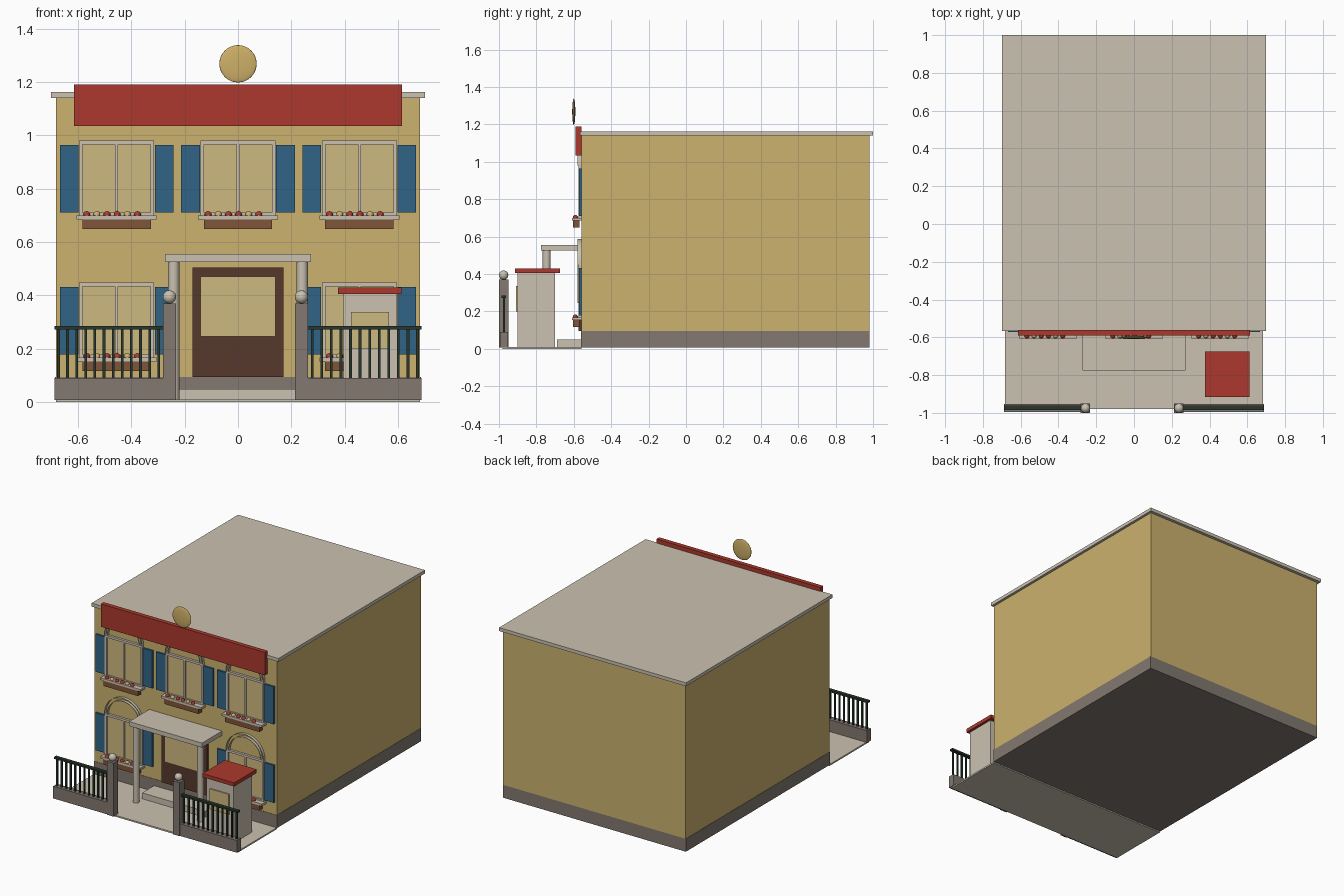
import bpy, bmesh, math
from mathutils import Matrix

if "Cube" in bpy.data.objects:
    bpy.data.objects.remove(bpy.data.objects["Cube"], do_unlink=True)


def material(name, *rgb):
    lin = [((c / 255 + 0.055) / 1.055) ** 2.4 for c in rgb] + [1.0]
    m = bpy.data.materials.new(name)
    m.use_nodes = True
    m.diffuse_color = lin
    m.node_tree.nodes["Principled BSDF"].inputs["Base Color"].default_value = lin
    return m


WALL = material("ochre wall", 204, 178, 110)
TRIM = material("cream trim", 202, 193, 177)
RED = material("brick red", 172, 57, 45)
BLUE = material("shutter blue", 48, 100, 134)
STONE = material("grey stone", 130, 120, 112)
DOOR = material("dark brown", 86, 57, 45)
WOOD = material("planter brown", 128, 85, 56)
PANE = material("warm glass", 206, 186, 128)
IRON = material("dark green iron", 40, 54, 44)
GOLD = material("gold", 206, 176, 104)


def finish(name, bm, mat, smooth=False):
    me = bpy.data.meshes.new(name)
    bm.to_mesh(me)
    bm.free()
    me.materials.append(mat)
    for p in me.polygons:
        p.use_smooth = smooth
    ob = bpy.data.objects.new(name, me)
    bpy.context.collection.objects.link(ob)
    return ob


def add_box(bm, x0, x1, y0, y1, z0, z1):
    mid = Matrix.Translation(((x0 + x1) / 2, (y0 + y1) / 2, (z0 + z1) / 2))
    size = Matrix.Diagonal((x1 - x0, y1 - y0, z1 - z0, 1))
    bmesh.ops.create_cube(bm, size=1, matrix=mid @ size)


def boxes(name, mat, *dims):
    bm = bmesh.new()
    for d in dims:
        add_box(bm, *d)
    return finish(name, bm, mat)


def ball(name, mat, loc, r, squash=1.0, segments=24):
    bm = bmesh.new()
    m = Matrix.Translation(loc) @ Matrix.Diagonal((1, squash, 1, 1))
    bmesh.ops.create_uvsphere(bm, u_segments=segments, v_segments=segments // 2,
                              radius=r, matrix=m)
    return finish(name, bm, mat, True)


def column(name, mat, x, y, r, z0, z1):
    bm = bmesh.new()
    bmesh.ops.create_cone(bm, cap_ends=True, segments=20, radius1=r, radius2=r,
                          depth=z1 - z0, matrix=Matrix.Translation((x, y, (z0 + z1) / 2)))
    ob = finish(name, bm, mat, True)
    for p in ob.data.polygons:
        p.use_smooth = abs(p.normal.z) < 0.5


def arch(name, x, z):
    # two thin half-round bands standing out from the wall
    bm = bmesh.new()
    steps = 20
    for r in (0.14, 0.12):
        rows = []
        for i in range(steps + 1):
            a = math.pi * i / steps
            rows.append([bm.verts.new((x + r * math.cos(a), y, z + r * math.sin(a)))
                         for y in (-0.58, -0.56)])
        for a, b in zip(rows, rows[1:]):
            bm.faces.new((a[0], b[0], b[1], a[1]))
    finish(name, bm, TRIM, True)


F = -0.56  # front wall plane

# Main building
boxes("yard_slab", TRIM, (-0.683, 0.683, -0.98, F, 0, 0.01))
boxes("plinth", STONE, (-0.685, 0.685, F - 0.002, 0.98, 0.008, 0.095))
boxes("house_walls", WALL, (-0.683, 0.683, F, 0.98, 0.095, 1.14))
boxes("roof_slab", TRIM, (-0.7, 0.7, F - 0.007, 1.0, 1.14, 1.163))
boxes("sign_board", RED, (-0.614, 0.614, -0.59, F, 1.035, 1.19))
ball("roof_medallion", GOLD, (0, -0.6, 1.268), 0.07, 0.12, 32)


# Windows with shutters, arch, sill, planter and flowers
def window(tag, x, z):
    top = z + 0.28
    boxes("pane_" + tag, PANE, (x - 0.13, x + 0.13, F - 0.006, F, z + 0.005, top - 0.01))
    boxes("frame_" + tag, TRIM,
          (x - 0.14, x - 0.127, F - 0.016, F, z, top),
          (x + 0.127, x + 0.14, F - 0.016, F, z, top),
          (x - 0.127, x + 0.127, F - 0.016, F, top - 0.015, top),
          (x - 0.127, x + 0.127, F - 0.016, F, z, z + 0.01),
          (x - 0.006, x + 0.006, F - 0.014, F, z + 0.01, top - 0.015))
    boxes("shutters_" + tag, BLUE,
          *[(x + s - 0.035, x + s + 0.035, F - 0.012, F, z + 0.01, top - 0.016)
            for s in (-0.178, 0.178)])
    boxes("sill_" + tag, TRIM, (x - 0.15, x + 0.15, -0.61, F, z - 0.015, z))
    boxes("planter_" + tag, WOOD, (x - 0.128, x + 0.128, -0.605, -0.57, z - 0.052, z - 0.015))
    arch("arch_" + tag, x, top)
    for i in range(6):
        ball(f"flower_{tag}_{i}", GOLD if i in (1, 4) else RED,
             (x - 0.112 + i * 0.038, -0.592, z + 0.002), 0.014, 1, 10)


for tag, x in (("right", -0.455), ("middle", 0), ("left", 0.455)):
    window("upper_" + tag, x, 0.7)
    if x:
        window("lower_" + tag, x, 0.168)

# Entrance
boxes("door", DOOR, (-0.17, 0.17, F - 0.014, F, 0.095, 0.505))
boxes("door_pane", PANE, (-0.14, 0.14, F - 0.02, F - 0.012, 0.245, 0.47))
boxes("door_step", TRIM, (-0.235, 0.235, -0.69, F, 0.01, 0.05))
boxes("porch_canopy", TRIM, (-0.273, 0.273, -0.775, F, 0.525, 0.555))
for side, x in (("right", -0.241), ("left", 0.241)):
    column("porch_column_" + side, TRIM, x, -0.745, 0.021, 0.01, 0.525)

# Booth in the yard
boxes("booth", TRIM, (0.395, 0.595, -0.9, -0.7, 0.01, 0.405))
boxes("booth_roof", RED, (0.375, 0.612, -0.915, -0.675, 0.405, 0.43))
boxes("booth_window", PANE, (0.424, 0.566, -0.908, -0.9, 0.2, 0.337))

# Front fence and gate posts
for side, post, x0, x1 in (("right", -0.257, -0.688, -0.282), ("left", 0.238, 0.263, 0.688)):
    boxes("fence_base_" + side, STONE, (x0, x1, -0.995, -0.952, 0.008, 0.09))
    boxes("gate_post_" + side, STONE, (post - 0.025, post + 0.025, -1.0, -0.95, 0.008, 0.37))
    ball("post_ball_" + side, TRIM, (post, -0.975, 0.394), 0.025)
    pitch = (x1 - x0 - 0.03) / 11
    bars = [x0 + 0.015 + i * pitch for i in range(12)]
    boxes("fence_railing_" + side, IRON,
          (x0, x1, -0.986, -0.962, 0.272, 0.285),
          *[(b - 0.005, b + 0.005, -0.979, -0.969, 0.09, 0.272) for b in bars])
